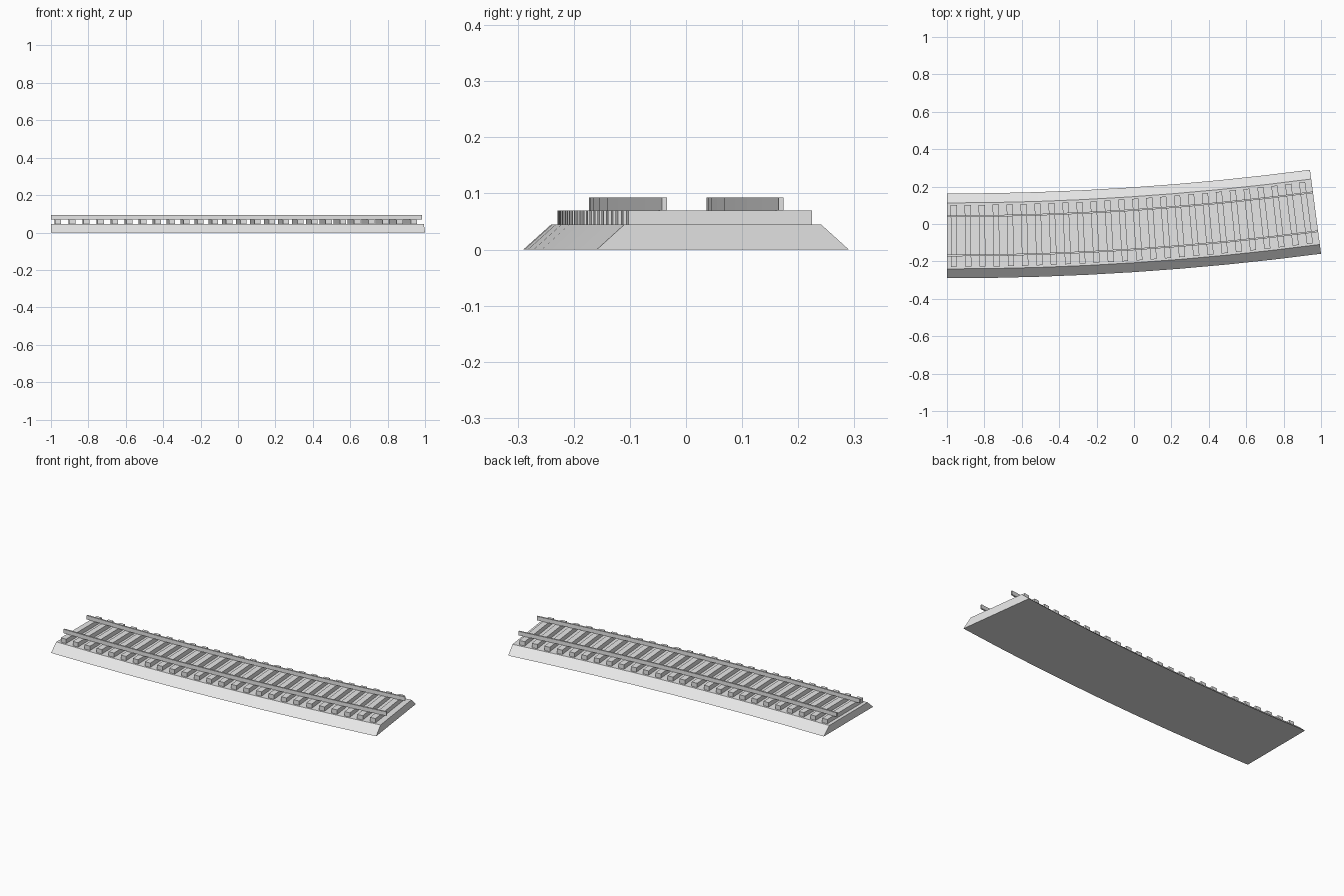
import bpy, bmesh, math

if "Cube" in bpy.data.objects:
    bpy.data.objects.remove(bpy.data.objects["Cube"])

ANGLE = math.radians(7.5)        # bend of the curved section
WIDTH = 0.4528                   # ballast foot width
R = 2 / math.sin(ANGLE) - WIDTH / 2   # centreline radius
Y0 = -0.29 + WIDTH / 2           # centreline y at the straight end
SEGMENTS = 8

grey = bpy.data.materials.new("plain grey")
grey.diffuse_color = (0.8, 0.8, 0.8, 1)
grey.use_nodes = True
grey.node_tree.nodes["Principled BSDF"].inputs["Base Color"].default_value = grey.diffuse_color


def on_arc(a, d, z):
    """Point at arc angle a, distance d outward from the centreline."""
    return (-1 + (R + d) * math.sin(a), Y0 + R - (R + d) * math.cos(a), z)


def finish(name, bm):
    bmesh.ops.recalc_face_normals(bm, faces=bm.faces)
    mesh = bpy.data.meshes.new(name)
    bm.to_mesh(mesh)
    bm.free()
    mesh.materials.append(grey)
    obj = bpy.data.objects.new(name, mesh)
    bpy.context.collection.objects.link(obj)


def sweep(name, profile):
    """Sweep a closed (offset, z) profile along the arc and cap the ends."""
    bm = bmesh.new()
    rings = [[bm.verts.new(on_arc(ANGLE * i / SEGMENTS, d, z)) for d, z in profile]
             for i in range(SEGMENTS + 1)]
    n = len(profile)
    for a, b in zip(rings, rings[1:]):
        for j in range(n):
            k = (j + 1) % n
            bm.faces.new((a[j], a[k], b[k], b[j]))
    bm.faces.new(rings[0])
    bm.faces.new(rings[-1])
    finish(name, bm)


def rect(d0, d1, z0, z1):
    return [(d0, z0), (d1, z0), (d1, z1), (d0, z1)]


# Ballast bed with sloping shoulders
half = WIDTH / 2
sweep("ballast_bed", [(-half, 0), (half, 0), (half - 0.05, 0.045), (-half + 0.05, 0.045)])

# Pair of rails
sweep("outer_rail", rect(0.1005, 0.1095, 0.07, 0.093))
sweep("inner_rail", rect(-0.1095, -0.1005, 0.07, 0.093))

# Sleepers, each a straight box turned to face the bend centre
TIES, FIRST, LAST = 26, 0.00245, 0.1275
HALF_LEN, HALF_W = 0.165, 0.0165
for i in range(TIES):
    a = FIRST + (LAST - FIRST) * i / (TIES - 1)
    bm = bmesh.new()
    bmesh.ops.create_cube(bm, size=1)
    for v in bm.verts:
        x, y, z = v.co
        px, py, pz = on_arc(a, -y * 2 * HALF_LEN, 0.0575 + z * 0.025)
        along = x * 2 * HALF_W
        v.co = (px + along * math.cos(a), py + along * math.sin(a), pz)
    finish(f"sleeper_{i + 1}", bm)
